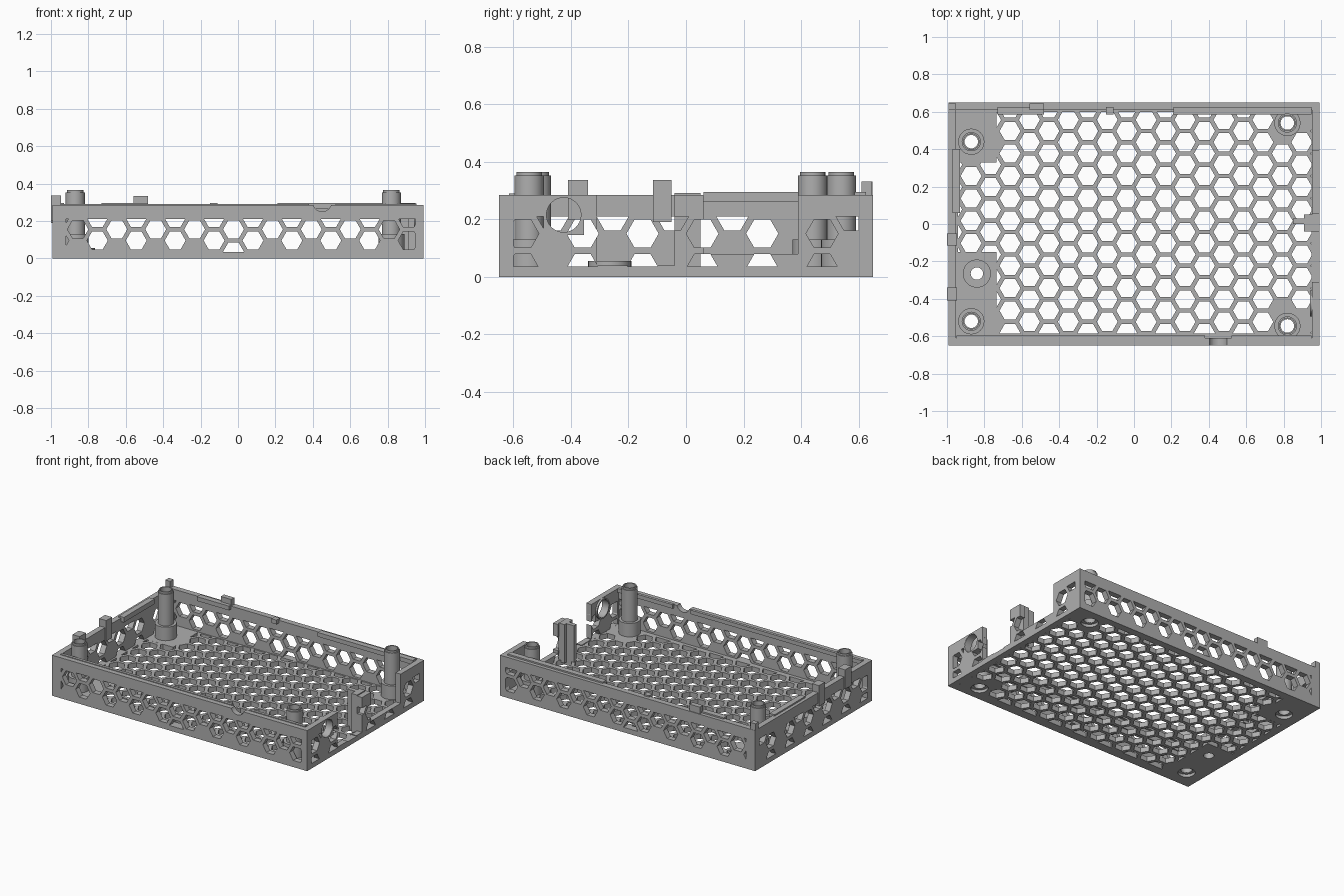
import bpy, bmesh, math
from mathutils import Matrix, Vector

old = bpy.data.objects.get("Cube")
if old:
    bpy.data.objects.remove(old)

GREY = (0.43, 0.43, 0.43, 1)
mat = bpy.data.materials.new("plain grey")
mat.use_nodes = True
mat.diffuse_color = GREY
mat.node_tree.nodes["Principled BSDF"].inputs["Base Color"].default_value = GREY

X, Y, H = 0.993, 0.65, 0.285      # outer half sizes and wall height
WALL, FLOOR = 0.04, 0.035
COL, ROW, HEX = 0.104, 0.12, 0.056  # honeycomb spacing and hexagon radius


def finish(name, bm):
    bmesh.ops.recalc_face_normals(bm, faces=bm.faces)
    mesh = bpy.data.meshes.new(name)
    bm.to_mesh(mesh)
    bm.free()
    ob = bpy.data.objects.new(name, mesh)
    bpy.context.collection.objects.link(ob)
    mesh.materials.append(mat)
    return ob


def box(name, x0, x1, y0, y1, z0, z1):
    bm = bmesh.new()
    size = Matrix.Diagonal((x1 - x0, y1 - y0, z1 - z0, 1))
    mid = Matrix.Translation(((x0 + x1) / 2, (y0 + y1) / 2, (z0 + z1) / 2))
    bmesh.ops.create_cube(bm, size=1, matrix=mid @ size)
    return finish(name, bm)


def lathe(name, profile, place):
    """Revolve a closed (radius, height) outline around z, then place it."""
    bm = bmesh.new()
    n = 32
    rings = [[bm.verts.new((r * math.cos(2 * math.pi * k / n),
                            r * math.sin(2 * math.pi * k / n), z))
              for k in range(n)] for r, z in profile]
    for a, b in zip(rings, rings[1:] + rings[:1]):
        for k in range(n):
            m = (k + 1) % n
            bm.faces.new((a[k], a[m], b[m], b[k]))
    bm.transform(place)
    ob = finish(name, bm)
    bpy.ops.object.select_all(action='DESELECT')
    bpy.context.view_layer.objects.active = ob
    ob.select_set(True)
    bpy.ops.object.shade_smooth_by_angle()
    return ob


def rod(name, radius, depth, place):
    bm = bmesh.new()
    bmesh.ops.create_cone(bm, cap_ends=True, segments=32, radius1=radius,
                          radius2=radius, depth=depth, matrix=place)
    return finish(name, bm)


def honeycomb(name, start, u_range, v_range, w_range, axis, skip=lambda u, v: False):
    """Hexagonal prisms trimmed to a rectangle, running along one axis."""
    bm = bmesh.new()
    for i in range(-20, 21):
        for j in range(-12, 13):
            u = start[0] + i * COL
            v = start[1] + (j + 0.5 * (i % 2)) * ROW
            inside = (u_range[0] - HEX < u < u_range[1] + HEX
                      and v_range[0] - HEX < v < v_range[1] + HEX)
            if inside and not skip(u, v):
                bm.faces.new([bm.verts.new((u + HEX * math.cos(k * math.pi / 3),
                                            v + HEX * math.sin(k * math.pi / 3), w_range[0]))
                              for k in range(6)])
    for d, (lo, hi) in enumerate((u_range, v_range)):
        for edge, sign in ((lo, -1), (hi, 1)):
            co, no = Vector((0, 0, 0)), Vector((0, 0, 0))
            co[d], no[d] = edge, sign
            bmesh.ops.bisect_plane(bm, geom=bm.verts[:] + bm.edges[:] + bm.faces[:],
                                   plane_co=co, plane_no=no, clear_outer=True)
    out = bmesh.ops.extrude_face_region(bm, geom=bm.faces[:], use_keep_orig=True)
    top = [g for g in out["geom"] if isinstance(g, bmesh.types.BMVert)]
    bmesh.ops.translate(bm, verts=top, vec=(0, 0, w_range[1] - w_range[0]))
    for vert in bm.verts:
        u, v, w = vert.co
        vert.co = {"x": (w, u, v), "y": (u, w, v), "z": (u, v, w)}[axis]
    return finish(name, bm)


def cut(target, cutter):
    mod = target.modifiers.new("cut", 'BOOLEAN')
    mod.operation, mod.solver, mod.object = 'DIFFERENCE', 'EXACT', cutter
    bpy.context.view_layer.objects.active = target
    bpy.ops.object.modifier_apply(modifier=mod.name)
    bpy.data.objects.remove(cutter)


# Open tray
tray = box("tray", -X, X, -Y, Y, 0, H)
cut(tray, box("cavity", -X + WALL, X - WALL, -Y + WALL, Y - WALL, FLOOR, 1))

# Honeycomb ventilation in floor and walls
bosses = [(-0.87, 0.44), (-0.87, -0.52), (0.82, 0.54), (0.82, -0.545)]


def near_boss(u, v):
    return any(math.hypot(u - x, v - y) < 0.125 for x, y in bosses)


floor_start = (-0.663, 0.017)
cut(tray, honeycomb("floor_holes", floor_start, (-0.735, 0.95), (-0.585, 0.6),
                    (-0.1, 0.1), "z", near_boss))
cut(tray, honeycomb("floor_side_holes", floor_start, (-0.94, -0.734), (-0.15, 0.33),
                    (-0.1, 0.1), "z"))
band = (FLOOR, 0.21)
cut(tray, honeycomb("long_wall_holes", (0.08, 0.095), (-0.92, 0.95), band, (-1, 1), "y"))
cut(tray, honeycomb("short_wall_holes", (0.265, 0.15), (-0.6, 0.6), band, (-1.2, 1.2), "x"))

# Connector openings in the +x wall and a finger notch in the front wall
cut(tray, box("opening", 0.9, 1.1, -0.31, -0.04, 0.04, 1))
cut(tray, box("opening", 0.9, 1.1, 0.06, 0.39, 0.08, 1))
turn_x = Matrix.Rotation(math.pi / 2, 4, 'Y')
turn_y = Matrix.Rotation(math.pi / 2, 4, 'X')
ring_place = Matrix.Translation((0.97, -0.425, 0.215)) @ turn_x
cut(tray, box("ring_seat", 0.9, 1.1, -0.49, -0.36, 0.15, 0.28))
cut(tray, rod("notch", 0.05, 0.2, Matrix.Translation((0.45, -Y, H + 0.015)) @ turn_y))

# Round cable port with its surrounding plate
port = box("port_plate", 0.953, X, -0.495, -0.355, 0.145, 0.284)
cut(port, rod("port_hole", 0.062, 0.2, ring_place))
lathe("port_ring", [(0.06, -0.03), (0.07, -0.03), (0.07, 0.022), (0.06, 0.022)], ring_place)

# Screw bosses with counterbores underneath
for x, y in bosses:
    at = Matrix.Translation((x, y, 0))
    cut(tray, rod("screw_hole", 0.037, 0.4, at))
    cut(tray, rod("counterbore", 0.055, 0.04, at))
    lathe("screw_boss", [(0.036, 0.021), (0.07, 0.021), (0.07, 0.13), (0.051, 0.13),
                         (0.051, 0.352), (0.044, 0.352), (0.044, 0.365), (0.036, 0.365)], at)

# Low washer on the floor
at = Matrix.Translation((-0.84, -0.265, 0))
cut(tray, rod("mount_hole", 0.033, 0.4, at))
lathe("floor_washer", [(0.033, 0.03), (0.075, 0.03), (0.075, 0.055), (0.033, 0.055)], at)

# Upright divider between the connector openings
box("divider_panel", 0.91, 0.955, -0.04, 0.05, 0.02, 0.292)
box("divider_rib", 0.85, 0.92, 0.0, 0.03, 0.02, 0.292)

# Snap lips along the inside of the rim
for x0, x1 in ((-0.73, -0.48), (-0.15, -0.11), (0.21, 0.95)):
    box("back_lip", x0, x1, 0.585, 0.625, 0.265, 0.295)
box("left_lip", -0.97, -0.93, 0.06, 0.4, 0.26, 0.295)
box("front_lip", -0.95, 0.38, -0.615, -0.595, 0.262, 0.29)
box("front_lip", 0.52, 0.95, -0.615, -0.595, 0.262, 0.29)

# Tabs standing above the rim
box("back_tab", -0.56, -0.48, 0.61, 0.645, 0.24, 0.332)
box("corner_tab", -X, -0.955, 0.61, 0.648, 0.25, 0.332)
for y0, y1, z0 in ((-0.41, -0.34, 0.2), (-0.115, -0.05, 0.19)):
    box("left_tab", -1.0, -0.945, y0, y1, z0, 0.336)
